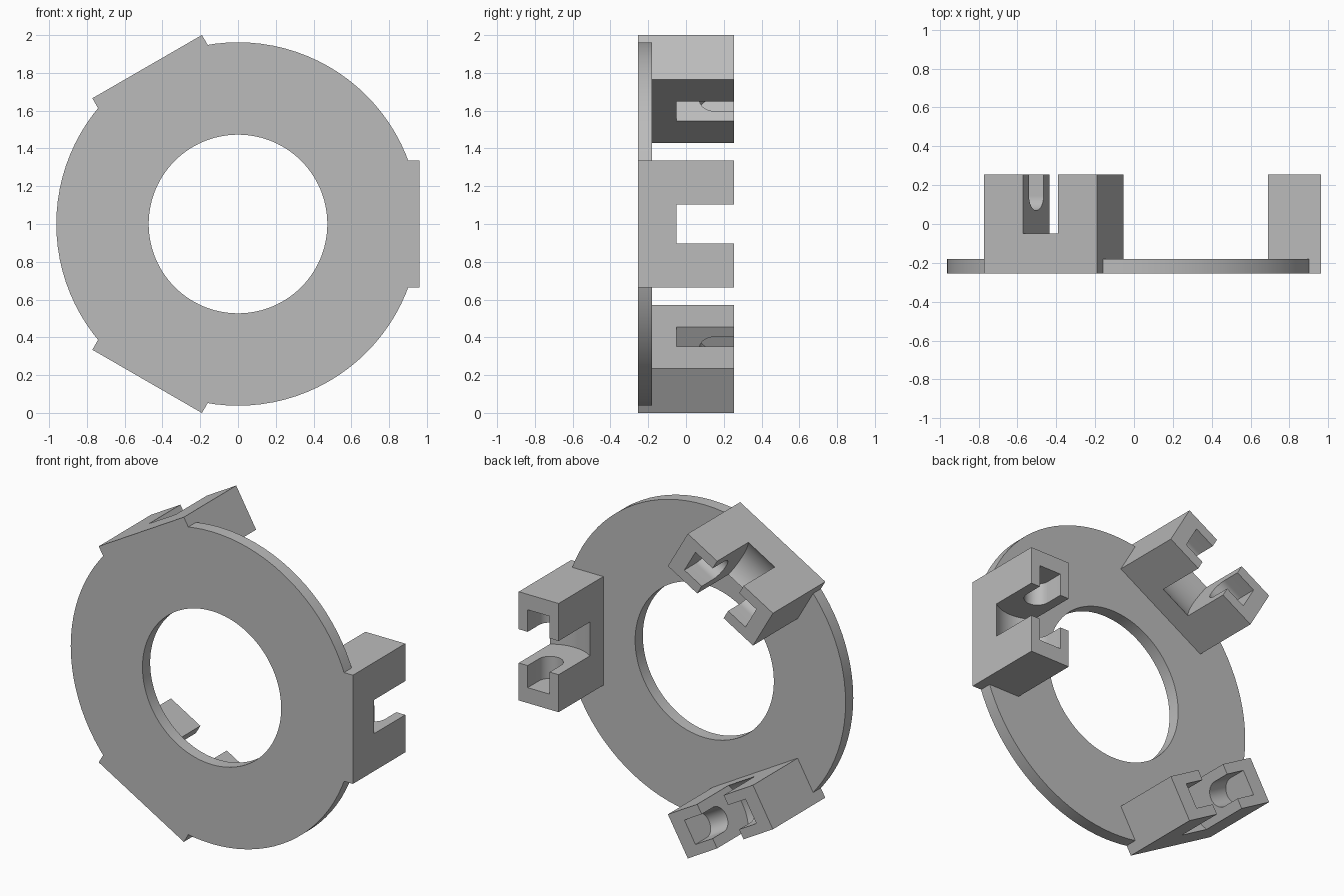
import bpy, bmesh
from math import pi, cos, sin, asin, radians
from mathutils import Matrix

cube = bpy.data.objects.get("Cube")
if cube:
    bpy.data.objects.remove(cube, do_unlink=True)

grey = bpy.data.materials.new("light grey")
grey.use_nodes = True
COLOUR = (0.5, 0.5, 0.5, 1)
grey.diffuse_color = COLOUR
grey.node_tree.nodes["Principled BSDF"].inputs["Base Color"].default_value = COLOUR

CENTRE_Z = 1.0
FRONT, BACK, PLATE = -0.255, 0.255, -0.18   # depths along y
INNER, OUTER, HALF = 0.69, 0.962, 0.335     # bracket radii and half length
MID, AXLE_Y = (INNER + OUTER) / 2, 0.145    # roller axle position


def prism(name, points, low, high, matrix=Matrix()):
    """Extrude an xy outline from z=low to z=high, then transform it."""
    bm = bmesh.new()
    face = bm.faces.new([bm.verts.new((x, y, low)) for x, y in points])
    grown = bmesh.ops.extrude_face_region(bm, geom=[face])["geom"]
    verts = [g for g in grown if isinstance(g, bmesh.types.BMVert)]
    bmesh.ops.translate(bm, verts=verts, vec=(0, 0, high - low))
    bmesh.ops.recalc_face_normals(bm, faces=bm.faces)
    bm.transform(matrix)
    mesh = bpy.data.meshes.new(name)
    bm.to_mesh(mesh)
    bm.free()
    mesh.materials.append(grey)
    obj = bpy.data.objects.new(name, mesh)
    bpy.context.collection.objects.link(obj)
    return obj


def arc(x, y, r, start, end, n):
    steps = [start + (end - start) * i / n for i in range(n + 1)]
    return [(x + r * cos(a), y + r * sin(a)) for a in steps]


def combine(target, other, operation):
    mod = target.modifiers.new("combine", 'BOOLEAN')
    mod.object, mod.operation, mod.solver = other, operation, 'EXACT'
    bpy.context.view_layer.objects.active = target
    bpy.ops.object.modifier_apply(modifier=mod.name)
    bpy.data.objects.remove(other, do_unlink=True)


def trough(radius, half_width):
    """Round-bottomed outline about the axle, open towards the back."""
    a = asin(min(1, half_width / radius))
    bottom = arc(MID, AXLE_Y, radius, -pi / 2 - a, -pi / 2 + a, 24)
    return bottom + [(MID + half_width, 0.4), (MID - half_width, 0.4)]


# Flat ring
upright = Matrix.Translation((0, 0, CENTRE_Z)) @ Matrix.Rotation(pi / 2, 4, 'X')
ring = prism("mounting_ring", arc(0, 0, 0.962, 0, 2 * pi, 96)[:-1], -PLATE, -FRONT, upright)
hole = prism("ring_hole", arc(0, 0, 0.473, 0, 2 * pi, 96)[:-1], 0, 0.5, upright)
combine(ring, hole, 'DIFFERENCE')

# Three roller brackets, each with a roller gap and a blind axle slot
for k in range(3):
    turn = Matrix.Translation((0, 0, CENTRE_Z)) @ Matrix.Rotation(radians(-120 * k), 4, 'Y')
    outline = [(INNER, FRONT), (OUTER, FRONT), (OUTER, BACK), (INNER, BACK)]
    bracket = prism("roller_bracket", outline, -HALF, HALF, turn)
    combine(bracket, prism("roller_gap", trough(0.237, 0.15), -0.104, 0.104, turn), 'DIFFERENCE')
    combine(bracket, prism("axle_slot", trough(0.075, 0.075), -0.24, 0.24, turn), 'DIFFERENCE')
    combine(ring, bracket, 'UNION')

bpy.ops.object.select_all(action='DESELECT')
ring.select_set(True)
bpy.context.view_layer.objects.active = ring
bpy.ops.object.shade_smooth_by_angle(angle=radians(30))
